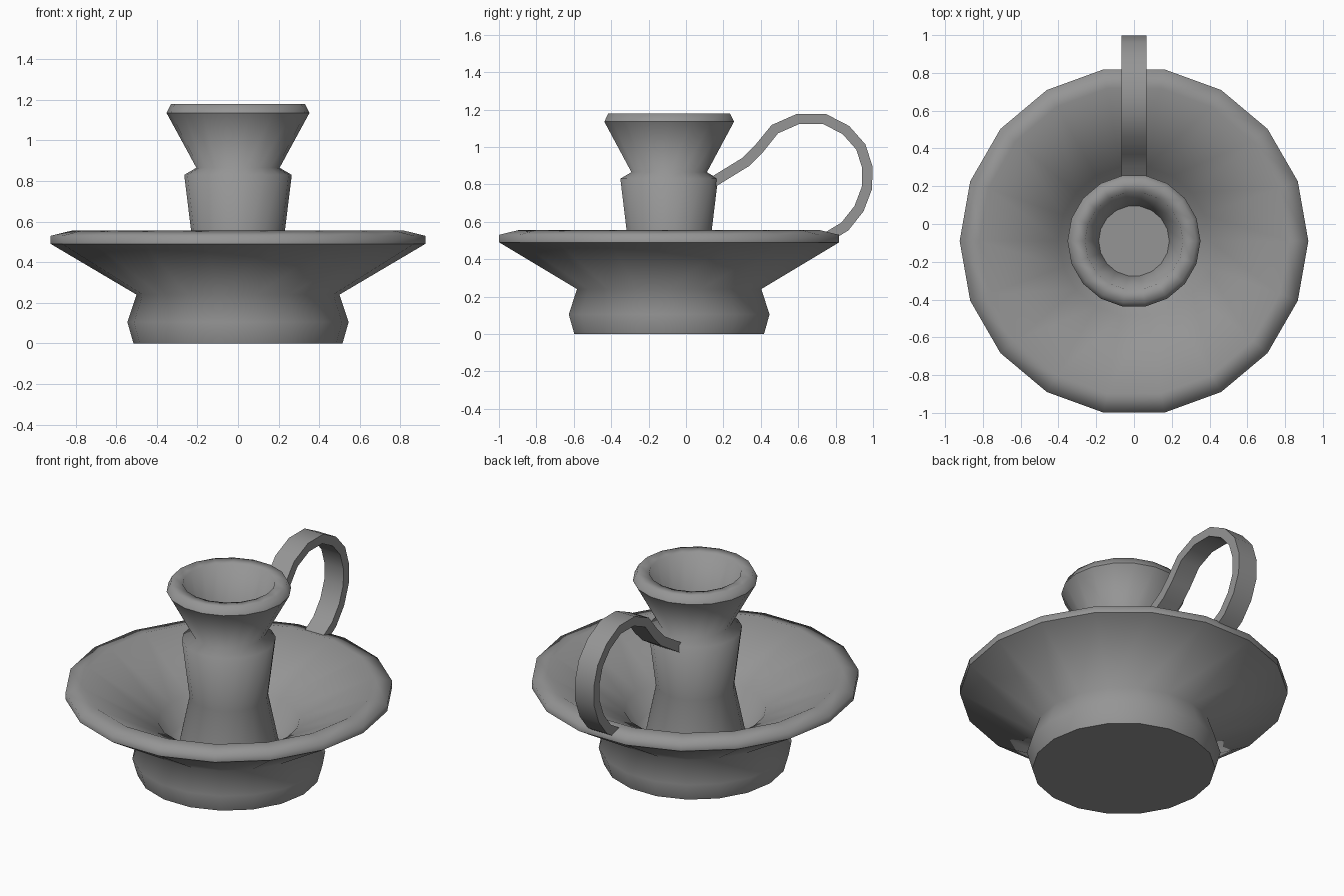
import bpy, bmesh, math
from mathutils import Vector

default = bpy.data.objects.get("Cube")
if default:
    bpy.data.objects.remove(default, do_unlink=True)

AXIS_Y = -0.09  # vertical axis shared by the turned parts

grey = bpy.data.materials.new("grey_metal")
grey.use_nodes = True
grey.diffuse_color = (0.3, 0.3, 0.3, 1)
grey.node_tree.nodes["Principled BSDF"].inputs["Base Color"].default_value = (0.3, 0.3, 0.3, 1)


def finish(name, bm, angle):
    bmesh.ops.recalc_face_normals(bm, faces=bm.faces)
    mesh = bpy.data.meshes.new(name)
    bm.to_mesh(mesh)
    bm.free()
    mesh.materials.append(grey)
    obj = bpy.data.objects.new(name, mesh)
    bpy.context.collection.objects.link(obj)
    bpy.ops.object.select_all(action='DESELECT')
    obj.select_set(True)
    bpy.context.view_layer.objects.active = obj
    bpy.ops.object.shade_smooth_by_angle(angle=math.radians(angle))


def bridge(bm, a, b):
    n = len(a)
    for i in range(n):
        bm.faces.new((a[i], a[(i + 1) % n], b[(i + 1) % n], b[i]))


def lathe(name, profile, sharp=(), sides=18, start=0.0):
    """Turn a (radius, height) profile, cap both ends, crease the sharp rings."""
    bm = bmesh.new()
    turns = [start + math.tau * i / sides for i in range(sides)]
    rings = [[bm.verts.new((r * math.cos(t), AXIS_Y + r * math.sin(t), z)) for t in turns]
             for r, z in profile]
    for a, b in zip(rings, rings[1:]):
        bridge(bm, a, b)
    bm.faces.new(rings[0])
    bm.faces.new(rings[-1])
    for index in sharp:
        ring = rings[index]
        for i in range(sides):
            bm.edges.get((ring[i - 1], ring[i])).smooth = False
    finish(name, bm, 89)


# Drip dish with its foot: outside wall, rim, bowl and the well around the stem
lathe("dish", [(0.515, 0), (0.545, 0.105), (0.5, 0.24), (0.923, 0.49), (0.923, 0.53),
               (0.82, 0.555), (0.4, 0.325), (0.33, 0.2), (0.27, 0.18)], sharp=(0, 3))

# Stem and flared candle cup with a flat lip, ending in the hollow of the cup
lathe("stem_and_cup", [(0.285, 0.17), (0.222, 0.48), (0.265, 0.83), (0.205, 0.865),
                       (0.352, 1.135), (0.33, 1.18), (0.26, 1.175), (0.187, 0.88)],
      sharp=(0, 4, 7))

# Small nine-sided floor plate in the cup
lathe("cup_floor", [(0.18, 0.877), (0.18, 0.885)], sharp=(0, 1), sides=9, start=-math.pi / 2)

# Strap handle: a flat bar swept along a path in the side plane
path = [Vector(p) for p in ((0.1, 0.785), (0.32, 0.92), (0.39, 0.99), (0.475, 1.095), (0.6, 1.15),
                            (0.74, 1.15), (0.855, 1.09), (0.935, 1.0), (0.97, 0.89),
                            (0.967, 0.78), (0.925, 0.67), (0.85, 0.575), (0.76, 0.52))]
HALF_WIDTH, HALF_THICK = 0.065, 0.028
bm = bmesh.new()
sections = []
for i, p in enumerate(path):
    along = (path[min(i + 1, len(path) - 1)] - path[max(i - 1, 0)]).normalized()
    out = Vector((-along.y, along.x)) * HALF_THICK
    corners = ((-1, 1), (1, 1), (1, -1), (-1, -1))
    sections.append([bm.verts.new((sx * HALF_WIDTH, p.x + s * out.x, p.y + s * out.y))
                     for sx, s in corners])
for a, b in zip(sections, sections[1:]):
    bridge(bm, a, b)
bm.faces.new(sections[0])
bm.faces.new(sections[-1])
finish("handle", bm, 40)
